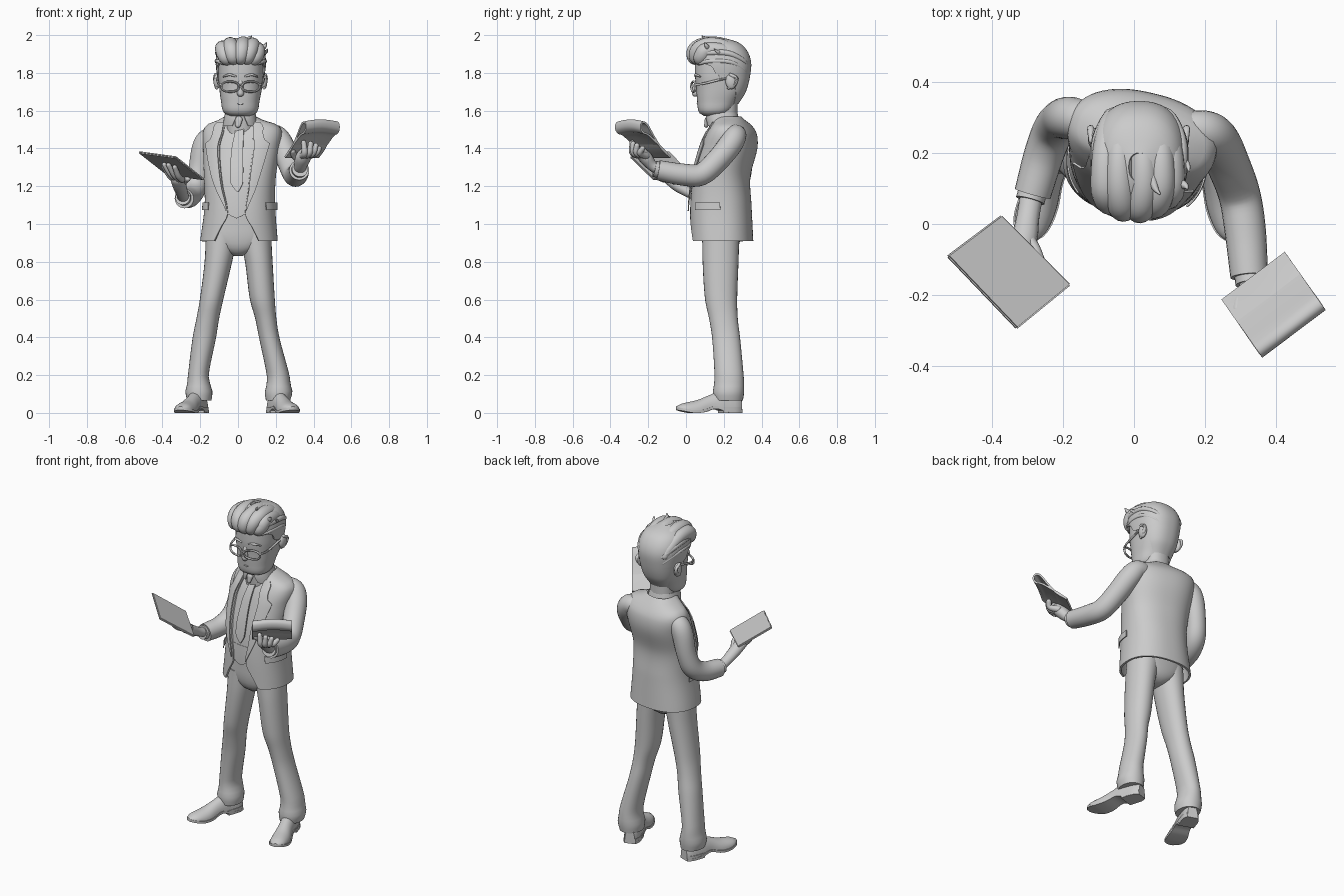
import bpy, bmesh, math
from mathutils import Vector as V

TAU = 2 * math.pi

def herm(keys, z):
    i = max(0, min(len(keys) - 2, sum(k[0] <= z for k in keys) - 1))
    def slope(j, c):
        a, b = keys[max(j - 1, 0)], keys[min(j + 1, len(keys) - 1)]
        return (b[c] - a[c]) / (b[0] - a[0])
    a, b = keys[i], keys[i + 1]
    h = b[0] - a[0]
    t = (z - a[0]) / h
    return [(2*t**3 - 3*t*t + 1) * a[c] + (t**3 - 2*t*t + t) * h * slope(i, c)
            + (3*t*t - 2*t**3) * b[c] + (t**3 - t*t) * h * slope(i + 1, c) for c in range(1, len(a))]

def span(a, b, n):
    return [a + (b - a) * i / (n - 1) for i in range(n)]

def point(keys, z, t, s=1, p=.85):
    cx, cy, rx, ry, yaw = (herm(keys, z) + [0])[:5]
    sn, cs = math.sin(t), math.cos(t)
    x = rx * s * math.copysign(abs(sn) ** p, sn)
    y = -ry * s * math.copysign(abs(cs) ** p, cs)
    a = math.radians(yaw)
    return V((cx + x*math.cos(a) - y*math.sin(a), cy + x*math.sin(a) + y*math.cos(a), z))

def loft(name, rings, closed=True, caps=True, thick=0, bevel=0):
    bm = bmesh.new()
    vs = [[bm.verts.new(p) for p in r] for r in rings]
    n = len(rings[0])
    for a, b in zip(vs, vs[1:]):
        for i in range(n if closed else n - 1):
            j = (i + 1) % n
            bm.faces.new((a[i], a[j], b[j], b[i]))
    if closed and caps:
        bm.faces.new(vs[0][::-1])
        bm.faces.new(vs[-1])
    bmesh.ops.recalc_face_normals(bm, faces=bm.faces)
    if thick:
        bmesh.ops.solidify(bm, geom=bm.faces[:], thickness=thick)
        bmesh.ops.recalc_face_normals(bm, faces=bm.faces)
    if bevel:
        bmesh.ops.bevel(bm, geom=bm.edges[:], offset=bevel, segments=2, affect='EDGES')
    me = bpy.data.meshes.new(name)
    bm.to_mesh(me)
    bm.free()
    ob = bpy.data.objects.new(name, me)
    bpy.context.collection.objects.link(ob)
    return ob

def body(name, keys, n=20, sides=32, s=1, p=.85):
    return loft(name, [[point(keys, z, TAU*i/sides, s, p) for i in range(sides)]
                       for z in span(keys[0][0], keys[-1][0], n)])

def strip(name, keys, zs, arc, s=1, n=24, thick=.01):
    return loft(name, [[point(keys, z, t, s) for t in span(*arc(z), n)] for z in zs], False, thick=thick)

def tube(name, pts, sides=14, steps=5, ends=(1, 1), flat=1):
    keys = [(i, *p) for i, p in enumerate(pts)]
    path = [herm(keys, t) for t in span(0, len(pts) - 1, (len(pts) - 1) * steps + 1)]
    pos = [V(p[:3]) for p in path]
    rad = [max(p[3], .001) for p in path]
    tan = [(pos[min(i+1, len(pos)-1)] - pos[max(i-1, 0)]).normalized() for i in range(len(pos))]
    e0 = [(pos[0] - tan[0]*rad[0]*k, rad[0]*r, tan[0]) for k, r in ((.95, .3), (.7, .7), (.35, .93)) if ends[0]]
    e1 = [(pos[-1] + tan[-1]*rad[-1]*k, rad[-1]*r, tan[-1]) for k, r in ((.35, .93), (.7, .7), (.95, .3)) if ends[1]]
    side = tan[0].cross(V((0, 0, 1)))
    side = side.normalized() if side.length > .05 else V((1, 0, 0))
    rings = []
    for c, r, t in e0 + list(zip(pos, rad, tan)) + e1:
        side = (side - t * side.dot(t)).normalized()
        up = t.cross(side)
        rings.append([c + side*r*math.cos(TAU*i/sides) + up*r*flat*math.sin(TAU*i/sides) for i in range(sides)])
    return loft(name, rings)

def ball(name, loc, r):
    return body(name, [(loc[2] + r[2]*math.sin(a), loc[0], loc[1], r[0]*math.cos(a) + .0005, r[1]*math.cos(a) + .0005)
                       for a in span(-math.pi/2, math.pi/2, 11)], 21, 18, p=1)

# Jacket shell, open at the front
JK = [(.91, .005, .19, .205, .165, -5), (1.1, .01, .185, .186, .16, -7), (1.25, .01, .19, .19, .147, -10),
      (1.4, .02, .228, .205, .142, -13), (1.48, .024, .242, .212, .122, -13), (1.525, .022, .242, .19, .092, -13),
      (1.55, .015, .23, .12, .08, -10), (1.57, .012, .215, .082, .075, -6)]
GAP = [(.91, .56), (.98, .38), (1.05, .2), (1.2, .32), (1.4, .4), (1.53, .36), (1.57, .9)]
gap = lambda z: herm(GAP, z)[0]
strip("jacket", JK, span(.91, 1.57, 34), lambda z: (gap(z), TAU - gap(z)), n=56, thick=.012)
LAP = [(1.07, .02), (1.25, .28), (1.4, .42), (1.43, .45), (1.45, .28), (1.54, .3)]
for sg in (1, -1):
    strip("lapel", JK, span(1.07, 1.54, 26), lambda z: (sg * gap(z), sg * (gap(z) + herm(LAP, z)[0])), 1.08, 8, .006)
    strip("pocket_flap", JK, span(1.075, 1.115, 3), lambda z: (sg * .85, sg * 1.65), 1.065, 16, .005)

# Waistcoat, shirt front, tie and collar
strip("waistcoat", JK, span(1.1, 1.56, 20), lambda z: (0, TAU), .95, 48, .004)
loft("waistcoat_point", [[point(JK, 1.03 + abs(t)*.11 + u*(.12 - abs(t)*.11), t, .96) for t in span(-.6, .6, 15)]
                         for u in span(0, 1, 5)], False, thick=.006)
TIE = [(1.17, .01), (1.22, .12), (1.4, .1), (1.5, .07), (1.54, .1)]
strip("tie", JK, span(1.17, 1.54, 18), lambda z: (.04 - herm(TIE, z)[0], .04 + herm(TIE, z)[0]), 1.07, 9, .008)
tube("tie_knot", [(.003, .115, 1.55, .022), (0, .108, 1.525, .016)], flat=.7)
CO = [(1.52, .012, .2, .095, .09), (1.56, .012, .192, .086, .088), (1.59, .012, .19, .08, .082)]
strip("shirt_collar", CO, span(1.52, 1.59, 5), lambda z: (.12 + (1.59 - z)*4, TAU - .12 - (1.59 - z)*4), 1, 30, .008)
body("neck", [(1.48, .012, .2, .075, .075), (1.58, .012, .195, .074, .078), (1.68, .012, .2, .074, .075)], 8)

# Trousers
body("hips", [(.83, .002, .185, .02, .05), (.86, .002, .185, .1, .085), (.92, .002, .185, .172, .102),
              (1.0, .003, .187, .175, .108), (1.12, .005, .19, .165, .115)], 14)
body("left_leg", [(.065, -.205, .225, .064, .076), (.11, -.207, .225, .072, .083), (.15, -.208, .228, .062, .08),
                  (.2, -.21, .228, .055, .077), (.4, -.178, .212, .062, .074), (.5, -.16, .198, .06, .076),
                  (.6, -.14, .186, .062, .085), (.8, -.104, .183, .073, .095), (.95, -.085, .185, .085, .098)], 36, 28, p=.95)
body("right_leg", [(.065, .212, .225, .064, .076), (.11, .215, .225, .073, .083), (.15, .215, .228, .064, .08),
                   (.2, .212, .228, .06, .077), (.4, .165, .212, .054, .074), (.5, .147, .198, .056, .076),
                   (.6, .129, .186, .066, .085), (.8, .11, .183, .073, .095), (.95, .09, .185, .085, .098)], 36, 28, p=.95)

# Shoes: upper, sole and heel, turned outwards
SHOE = [(0, .03, .09), (.03, .043, .11), (.1, .046, .12), (.17, .044, .095), (.24, .053, .068),
        (.3, .05, .055), (.335, .036, .045), (.355, .012, .028)]
def shoe(heel, toe):
    o, d = V((*heel, 0)), (V((*toe, 0)) - V((*heel, 0))).normalized()
    w = V((-d.y, d.x, 0))
    lift = lambda s: .022 * math.exp(-((s - .15) / .05) ** 2) + max(0, s - .28) * .2
    up, sole = [], []
    for s in span(0, .355, 26):
        hw, h = herm(SHOE, s)
        b = lift(s) + .012
        up.append([o + d*s + w*hw*math.cos(a) + V((0, 0, b + max(h - b, .008)*math.sin(a))) for a in span(0, math.pi, 15)])
        sole.append([o + d*s + w*hw*1.08*k + V((0, 0, lift(s) + z)) for k, z in ((-1, 0), (1, 0), (1, .014), (-1, .014))])
    loft("shoe_upper", up)
    loft("shoe_sole", sole)
    loft("shoe_heel", [[o + d*s + w*herm(SHOE, s)[0]*1.05*k + V((0, 0, z)) for k, z in ((-1, 0), (1, 0), (1, .03), (-1, .03))]
                       for s in span(.002, .11, 8)])
shoe((-.188, .288), (-.31, -.06))
shoe((.183, .288), (.295, -.06))

# Sleeves, cuffs and wrists
tube("left_sleeve", [(-.1, .285, 1.46, .045), (-.155, .295, 1.452, .056), (-.185, .298, 1.4, .06), (-.208, .292, 1.28, .056),
                     (-.228, .262, 1.19, .058), (-.255, .19, 1.145, .056), (-.285, .085, 1.135, .052)], 24, ends=(1, 0))
tube("left_cuff", [(-.28, .11, 1.135, .04), (-.292, .066, 1.142, .041)], 20, ends=(0, 0))
tube("left_wrist", [(-.288, .08, 1.14, .032), (-.298, .02, 1.165, .032), (-.308, -.04, 1.2, .037), (-.322, -.085, 1.235, .036)], flat=.85)
tube("right_sleeve", [(.13, .268, 1.47, .045), (.195, .262, 1.468, .058), (.232, .235, 1.42, .063), (.266, .165, 1.335, .061),
                      (.297, .08, 1.262, .059), (.313, -.02, 1.262, .058), (.324, -.148, 1.285, .053)], 24, ends=(1, 0))
tube("right_cuff", [(.322, -.12, 1.28, .042), (.328, -.168, 1.292, .043)], 20, ends=(0, 0))
tube("right_wrist", [(.327, -.14, 1.285, .034), (.332, -.18, 1.31, .034), (.342, -.21, 1.345, .042), (.36, -.235, 1.375, .038)], flat=.85)

# Tablet held in the left hand
tab = [V((-.527, -.09, 1.382)), V((-.374, .025, 1.262)), V((-.178, -.172, 1.235)), V((-.33, -.296, 1.355))]
nrm = (tab[1] - tab[0]).cross(tab[3] - tab[0]).normalized()
nrm *= -1 if nrm.z < 0 else 1
loft("tablet", [[c - nrm*.006 for c in tab], [c + nrm*.006 for c in tab]], bevel=.004)
plane = lambda x, y: 1.31 - .502*(x + .353) - .364*(y + .13)
for i, (x, y) in enumerate([(-.39, -.105), (-.39, -.145), (-.368, -.17), (-.335, -.185)]):
    bx, by = -.335 + i*.013, -.085 - i*.01
    mx, my = (x + bx)/2, (y + by)/2
    tube("left_finger", [(bx, by, 1.235, .017), (mx, my, plane(mx, my) - .045, .016), (x, y, plane(x, y) - .02, .013)], 10)
tube("left_thumb", [(-.3, -.04, 1.205, .02), (-.28, -.07, 1.23, .017), (-.265, -.1, 1.238, .014)], 10)

# Magazine with its pages rolled under, held in the right hand
prof = [(0, 1.357), (.06, 1.405), (.11, 1.47), (.15, 1.528), (.178, 1.543), (.197, 1.53), (.198, 1.5), (.18, 1.478),
        (.15, 1.468), (.1, 1.43), (.05, 1.388), (.01, 1.352)]
keys = [(i, *p) for i, p in enumerate(prof)]
curve = [herm(keys, t) for t in span(0, len(prof) - 1, 45)]
loft("magazine", [[V((.246 + .575*s + .178*u, -.212 - .82*s + .134*u, z + .012*math.sin(math.pi*u) * s / .2))
                   for s, z in curve] for u in span(0, 1, 9)], False, thick=.01)
for i, (x, y, z) in enumerate([(.348, -.285, 1.43), (.385, -.28, 1.425), (.412, -.26, 1.415), (.43, -.23, 1.4)]):
    bx, by = .338 + i*.012, -.235 + i*.008
    tube("right_finger", [(bx, by, 1.36, .019), ((x+bx)/2 + .01, (y+by)/2 - .022, 1.375, .017), (x, y, z, .014)], 10)
tube("right_thumb", [(.325, -.19, 1.34, .022), (.298, -.212, 1.362, .018), (.29, -.24, 1.385, .014)], 10)

# Head, ears, nose and brows
HD = [(1.572, .012, .145, .055, .05), (1.59, .012, .152, .088, .083), (1.65, .012, .167, .102, .108),
      (1.72, .014, .187, .113, .133), (1.8, .015, .19, .12, .143), (1.9, .015, .19, .112, .135), (1.96, .015, .18, .06, .08)]
body("head", HD, 26, 40)
tube("nose", [(.013, .064, 1.765, .012), (.013, .05, 1.72, .016), (.013, .05, 1.692, .019)])
tube("mouth", [(-.02, .07, 1.64, .003), (.013, .061, 1.637, .005), (.045, .07, 1.64, .003)], 8)
for sg in (1, -1):
    x = .013 + sg * .125
    ball("ear", (x, .24, 1.755), (.017, .03, .042))
    tube("ear_rim", [(x, .225, 1.72, .008), (x + sg*.006, .255, 1.735, .009), (x + sg*.01, .268, 1.77, .01),
                     (x + sg*.007, .235, 1.79, .009)], 8)
    tube("eyebrow", [(.013 + sg*.025, .05, 1.782, .005), (.013 + sg*.06, .052, 1.79, .007), (.013 + sg*.09, .075, 1.78, .004)], 8)
    # Spectacles
    cx = .013 + sg * .055
    tube("spectacle_rim", [(cx + .047*math.copysign(abs(math.cos(a))**.8, math.cos(a)), .04 + .012*sg*math.cos(a), 1.727 + .027*math.sin(a), .006)
                           for a in span(0, TAU, 17)], 8, 2, (0, 0))
    tube("spectacle_arm", [(cx + sg*.047, .052, 1.738, .006), (.013 + sg*.118, .1, 1.745, .006),
                           (.013 + sg*.124, .2, 1.768, .006), (.013 + sg*.122, .25, 1.765, .005)], 8)
tube("spectacle_bridge", [(.003, .03, 1.735, .005), (.023, .03, 1.735, .005)], 8)

# Hair: cap, swept quiff, side locks and loose tips
HR = [(1.635, .012, .195, .078, .082), (1.7, .014, .195, .108, .122), (1.8, .015, .19, .128, .152), (1.87, .015, .188, .133, .155),
      (1.93, .015, .18, .118, .135), (1.965, .015, .17, .085, .1), (1.985, .015, .16, .03, .04)]
HG = [(1.635, 2.3), (1.7, 2.1), (1.77, 1.85), (1.79, 1.45), (1.84, 1.2), (1.86, .5), (1.88, .02), (1.985, .02)]
strip("hair_cap", HR, span(1.635, 1.985, 36), lambda z: (max(herm(HG, z)[0], .01), TAU - max(herm(HG, z)[0], .01)), 1, 48)
for x, dy, dz, k in ((-.068, .022, -.022, -.012), (-.03, .004, -.004, -.01), (.015, 0, 0, .012), (.055, .012, -.006, .02), (.092, .035, -.03, .01)):
    tube("quiff_lock", [(x*.7 + .003, .068 + dy, 1.872, .03), (x*.9, .042 + dy, 1.883 + dz*.3, .037), (x + k*.4, .052 + dy, 1.925 + dz, .042),
                        (x + k, .11, 1.95 + dz, .042), (x + k, .19, 1.948 + dz, .038), (x*.9 + k, .265, 1.91 + dz, .032),
                        (x*.8 + k, .305, 1.85, .02)], 16)
for sg in (1, -1):
    for z, r in ((1.85, .012), (1.895, .016)):
        tube("side_lock", [tuple(point(HR, z + dz, sg*t, .95)) + (r*f,) for t, dz, f in
                           ((.75, 0, .7), (1.2, .012, 1), (1.8, .008, 1), (2.4, -.03, .8), (2.8, -.07, .4))], 10)
    tube("sideburn", [(.013 + sg*.113, .17, 1.83, .016), (.013 + sg*.113, .185, 1.77, .009)], 8)
tube("loose_tip", [(.1, .12, 1.92, .022), (.14, .11, 1.94, .012), (.15, .1, 1.96, .003)], 8)
tube("loose_tip", [(.11, .19, 1.9, .02), (.147, .17, 1.91, .01), (.155, .15, 1.925, .003)], 8)
tube("loose_tip", [(.05, .13, 1.97, .016), (.06, .1, 1.985, .009), (.072, .085, 1.995, .003)], 8)

bpy.ops.object.select_all(action='SELECT')
bpy.context.view_layer.objects.active = bpy.context.selected_objects[0]
bpy.ops.object.shade_smooth_by_angle(angle=math.radians(45))
